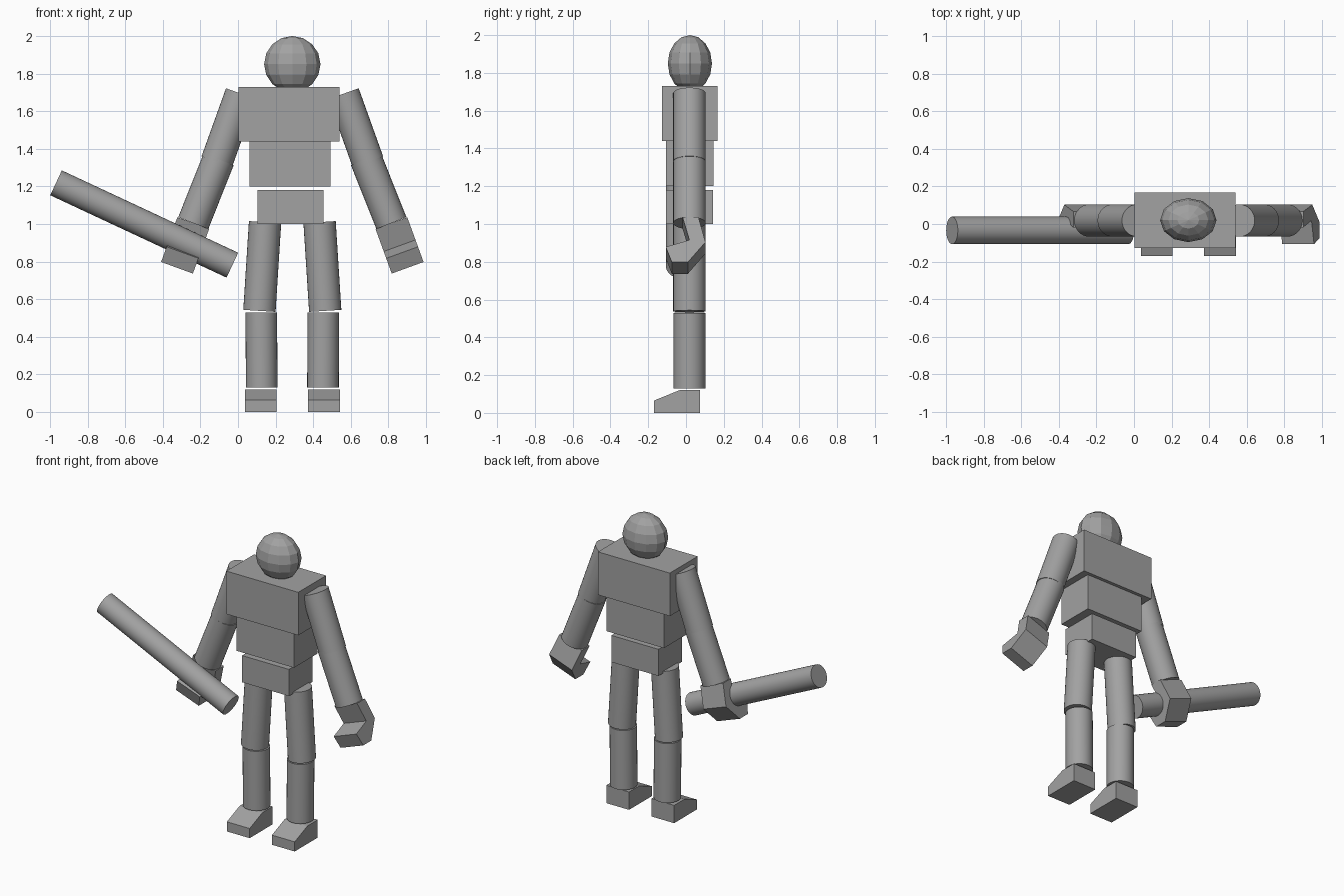
import bpy, bmesh, math
from mathutils import Vector, Matrix

if "Cube" in bpy.data.objects:
    bpy.data.objects.remove(bpy.data.objects["Cube"])

CX, CY, R = 0.289, 0.0185, 0.086      # body axis, depth of the limbs, limb radius

grey = bpy.data.materials.new("plain grey")
grey.diffuse_color = (0.36, 0.36, 0.36, 1)
grey.use_nodes = True
grey.node_tree.nodes["Principled BSDF"].inputs["Base Color"].default_value = grey.diffuse_color


def finish(bm, name, smooth=False):
    bmesh.ops.recalc_face_normals(bm, faces=bm.faces)
    me = bpy.data.meshes.new(name)
    bm.to_mesh(me)
    bm.free()
    me.materials.append(grey)
    ob = bpy.data.objects.new(name, me)
    bpy.context.collection.objects.link(ob)
    if smooth:
        bpy.ops.object.select_all(action='DESELECT')
        bpy.context.view_layer.objects.active = ob
        ob.select_set(True)
        bpy.ops.object.shade_smooth_by_angle(angle=math.radians(28))
    return ob


def box(name, x0, x1, y0, y1, z0, z1):
    bm = bmesh.new()
    size = Matrix.Diagonal((x1 - x0, y1 - y0, z1 - z0, 1))
    mid = Matrix.Translation(((x0 + x1) / 2, (y0 + y1) / 2, (z0 + z1) / 2))
    bmesh.ops.create_cube(bm, size=1, matrix=mid @ size)
    finish(bm, name)


def rod(name, a, b, r=R):
    a, b = Vector(a), Vector(b)
    turn = (b - a).to_track_quat('Z', 'Y').to_matrix().to_4x4()
    bm = bmesh.new()
    bmesh.ops.create_cone(bm, cap_ends=True, segments=32, radius1=r, radius2=r,
                          depth=(b - a).length,
                          matrix=Matrix.Translation((a + b) / 2) @ turn)
    finish(bm, name, True)


def extrude(name, profile, half, place):
    """Prism: profile points (y, s) swept over -half..half, placed by place(t, y, s)."""
    bm = bmesh.new()
    rings = [[bm.verts.new(place(t, y, s)) for y, s in profile] for t in (-half, half)]
    n = len(profile)
    bm.faces.new(rings[0])
    bm.faces.new(rings[1][::-1])
    for i in range(n):
        j = (i + 1) % n
        bm.faces.new((rings[0][i], rings[1][i], rings[1][j], rings[0][j]))
    finish(bm, name)


# Torso blocks
box("chest", 0.003, 0.539, -0.128, 0.168, 1.44, 1.73)
box("abdomen", 0.062, 0.491, -0.105, 0.146, 1.20, 1.44)
box("pelvis", 0.105, 0.455, -0.107, 0.144, 1.0, 1.18)

# Faceted head
bm = bmesh.new()
bmesh.ops.create_uvsphere(bm, u_segments=12, v_segments=8, radius=1,
                          matrix=Matrix.Translation((CX, CY + 0.002, 1.85))
                          @ Matrix.Diagonal((0.15, 0.117, 0.15, 1)))
finish(bm, "head")

# Profiles in (depth, distance along the part)
FOOT = [(-0.17, 0), (0.075, 0), (0.075, 0.12), (-0.035, 0.12), (-0.17, 0.065)]
HAND = [(-0.018, 0), (0.066, 0), (0.103, 0.14), (0.01, 0.253), (-0.075, 0.253),
        (-0.107, 0.167), (0.018, 0.128)]

# Limbs, the same on both sides
tilt = math.radians(20)
for side, label in ((-1, "right"), (1, "left")):
    def at(dx, z):
        return (CX + side * dx, CY, z)

    rod(label + "_thigh", at(0.145, 1.01), at(0.175, 0.538))
    rod(label + "_shin", at(0.165, 0.53), at(0.163, 0.13), 0.084)
    rod(label + "_upper_arm", at(0.272, 1.693), at(0.402, 1.331))
    rod(label + "_forearm", at(0.392, 1.344), at(0.527, 1.005))

    extrude(label + "_foot", FOOT, 0.085,
            lambda t, y, s: (CX + side * 0.168 + t, y, s))

    # Curled hand, in line with the forearm
    def hand(t, y, s):
        dx = 0.527 + s * math.sin(tilt) + t * math.cos(tilt)
        return (CX + side * dx, y, 1.005 - s * math.cos(tilt) + t * math.sin(tilt))
    extrude(label + "_hand", HAND, 0.09, hand)

# Club held in the right hand
rod("club", (-0.968, -0.034, 1.219), (-0.03, -0.034, 0.781), 0.073)
